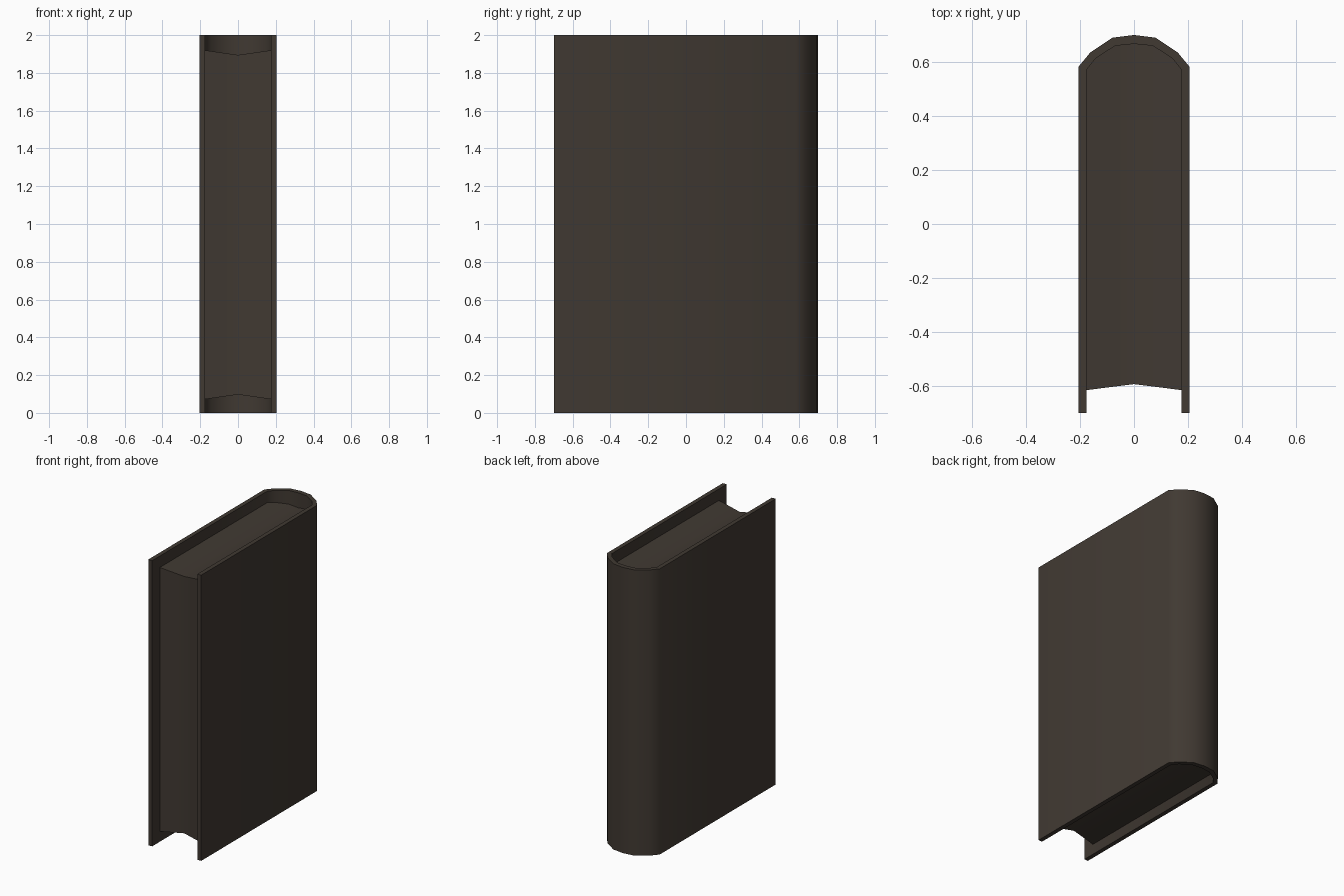
import bpy, bmesh, math

if "Cube" in bpy.data.objects:
    bpy.data.objects.remove(bpy.data.objects["Cube"])

leather = bpy.data.materials.new("dark_brown")
leather.diffuse_color = (0.052, 0.041, 0.032, 1)
leather.use_nodes = True
leather.node_tree.nodes["Principled BSDF"].inputs["Base Color"].default_value = leather.diffuse_color


def make_object(name, verts, faces):
    mesh = bpy.data.meshes.new(name)
    mesh.from_pydata(verts, [], faces)
    bm = bmesh.new()
    bm.from_mesh(mesh)
    bmesh.ops.recalc_face_normals(bm, faces=bm.faces)
    bm.to_mesh(mesh)
    bm.free()
    mesh.materials.append(leather)
    obj = bpy.data.objects.new(name, mesh)
    bpy.context.collection.objects.link(obj)
    bpy.ops.object.select_all(action='DESELECT')
    obj.select_set(True)
    bpy.context.view_layer.objects.active = obj
    bpy.ops.object.shade_smooth_by_angle(angle=math.radians(45))
    return obj


def mirror(half):
    # half profile from the right front edge to the spine centre
    return half + [(-x, y) for x, y in reversed(half[:-1])]


# Cover: outer and inner U-shaped profiles, wrapped around the spine
outer = mirror([(0.205, -0.70), (0.205, 0.583), (0.162, 0.635), (0.08, 0.69), (0, 0.70)])
inner = mirror([(0.175, -0.70), (0.175, 0.572), (0.142, 0.613), (0.07, 0.660), (0, 0.667)])
n = len(outer)
verts = [(x, y, z) for z in (0, 2) for ring in (outer, inner) for x, y in ring]
faces = []
for i in range(n - 1):
    j = i + 1
    faces += [(i, j, 2*n + j, 2*n + i),                  # outside
              (n + i, n + j, 3*n + j, 3*n + i),          # inside
              (i, j, n + j, n + i),                      # bottom rim
              (2*n + i, 2*n + j, 3*n + j, 3*n + i)]      # top rim
faces += [(i, n + i, 3*n + i, 2*n + i) for i in (0, n - 1)]  # front edges
make_object("cover", verts, faces)

# Page block: slightly hollow at the fore edge, head and tail
front = [(x, -0.593 - 0.022 * abs(x) / 0.175) for x, _ in inner]
verts, faces = [], []
for top in (False, True):
    for row in (front, [(x, 0.572) for x, _ in inner], inner):
        for x, y in row:
            inset = 0.105 - 0.025 * abs(x) / 0.175
            verts.append((x, y, 2 - inset if top else inset - 0.008))
m = 3 * n
for i in range(1, n - 2):
    j = i + 1
    for base in (0, m):
        faces.append((base + i, base + j, base + n + j, base + n + i))
        ring = [base + n + i, base + n + j, base + 2*n + j, base + 2*n + i]
        if i == 1:
            ring.pop(3)      # spine edge meets the straight side here
        if j == n - 2:
            ring.pop(2)
        faces.append(tuple(ring))
    faces.append((i, j, m + j, m + i))                              # fore edge
    a = n + i if i == 1 else 2*n + i
    b = n + j if j == n - 2 else 2*n + j
    faces.append((a, b, m + b, m + a))                              # spine side
for i in (1, n - 2):
    faces.append((i, n + i, m + n + i, m + i))                      # flat sides
pages = make_object("pages", verts, faces)
bm = bmesh.new()
bm.from_mesh(pages.data)
bmesh.ops.delete(bm, geom=[v for v in bm.verts if not v.link_faces], context='VERTS')
bm.to_mesh(pages.data)
bm.free()
